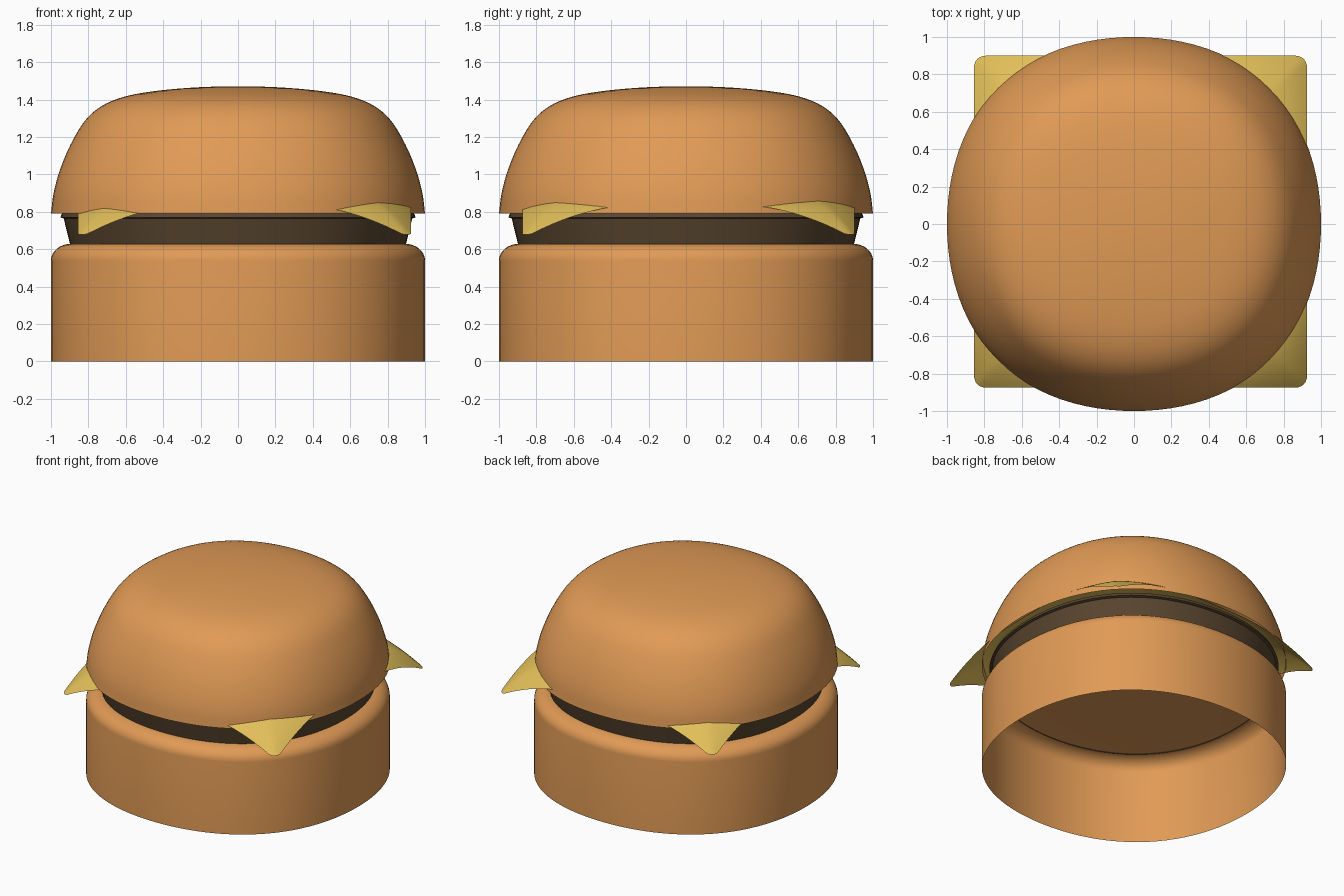
import bpy, bmesh, math
from mathutils import Vector

if "Cube" in bpy.data.objects:
    bpy.data.objects.remove(bpy.data.objects["Cube"])


def material(name, rgb):
    m = bpy.data.materials.new(name)
    m.diffuse_color = (*rgb, 1)
    m.use_nodes = True
    m.node_tree.nodes["Principled BSDF"].inputs["Base Color"].default_value = m.diffuse_color
    return m


def finish(bm, name, mat, angle=40):
    me = bpy.data.meshes.new(name)
    bm.to_mesh(me)
    bm.free()
    me.materials.append(mat)
    me.shade_smooth()
    me.set_sharp_from_angle(angle=math.radians(angle))
    ob = bpy.data.objects.new(name, me)
    bpy.context.collection.objects.link(ob)
    return ob


def lathe(name, profile, mat, segs=96, bulge=0.031):
    """Sweep a profile round z, slightly fuller on the diagonals."""
    bm = bmesh.new()
    cols = []
    for j in range(segs):
        a = math.tau * j / segs
        k = 1 + bulge * math.sin(2 * a) ** 2
        cols.append([bm.verts.new((k * r * math.cos(a), k * r * math.sin(a), z))
                     for r, z in profile])
    for j in range(segs):
        c, d = cols[j], cols[(j + 1) % segs]
        for i in range(len(c) - 1):
            bm.faces.new((c[i], d[i], d[i + 1], c[i + 1]))
    # merge the points on the axis
    bmesh.ops.remove_doubles(bm, verts=bm.verts, dist=1e-5)
    return finish(bm, name, mat)


def smooth_path(pts, steps=5):
    """Catmull-Rom curve through the points."""
    p = [Vector(q) for q in pts]
    p = [2 * p[0] - p[1]] + p + [Vector((-p[-2].x, p[-2].y))]
    out = []
    for i in range(1, len(p) - 2):
        a, b, c, d = p[i - 1:i + 3]
        for s in range(steps):
            t = s / steps
            out.append(0.5 * (2 * b + (c - a) * t + (2 * a - 5 * b + 4 * c - d) * t * t
                              + (3 * b - a - 3 * c + d) * t ** 3))
    return out + [p[-2]]


bun = material("bun", (0.75, 0.325, 0.092))
meat = material("patty", (0.10, 0.06, 0.028))
yellow = material("cheese", (0.76, 0.52, 0.10))

# Bottom bun: shell open underneath, rounded upper rim, nearly flat top
rim = [(1 - 0.11 * (1 - math.cos(t)), 0.54 + 0.09 * math.sin(t))
       for t in [math.pi / 2 * k / 8 for k in range(9)]]
lathe("bottom_bun", [(1, 0)] + rim + [(0.6, 0.634), (0.3, 0.636), (0, 0.637)], bun)

# Patty: side wall sunk just into the bun, small lip, flat top
lathe("patty", [(0.897, 0.623), (0.932, 0.765), (0.95, 0.77),
                (0.94, 0.795), (0.9, 0.80), (0, 0.80)], meat)

# Top bun: open dome with a flattened crown
lathe("top_bun", smooth_path([(1, .79), (.985, .905), (.95, 1.03), (.895, 1.16), (.82, 1.285),
                              (.73, 1.365), (.61, 1.415), (.45, 1.445), (.23, 1.465),
                              (0, 1.471)]), bun)

# Cheese: thin rounded square sheet, edges sagging and corners drooping
bm = bmesh.new()
bmesh.ops.create_grid(bm, x_segments=70, y_segments=70, size=1)
hx, hy, cr = 0.89, 0.8875, 0.06
for v in bm.verts:
    x, y = v.co.x * hx, v.co.y * hy
    ex, ey = abs(x) - (hx - cr), abs(y) - (hy - cr)
    if ex > 0 and ey > 0:
        k = max(ex, ey) / math.hypot(ex, ey)
        x = math.copysign(hx - cr + ex * k, x)
        y = math.copysign(hy - cr + ey * k, y)
    edge = max(abs(x) / hx, abs(y) / hy)
    droop = max(math.hypot(x, y) - 0.9, 0) ** 1.5
    v.co = (x + 0.035, y + 0.0125, 0.888 - 0.9 * droop - 0.042 * edge ** 8)
finish(bm, "cheese", yellow, 60)
